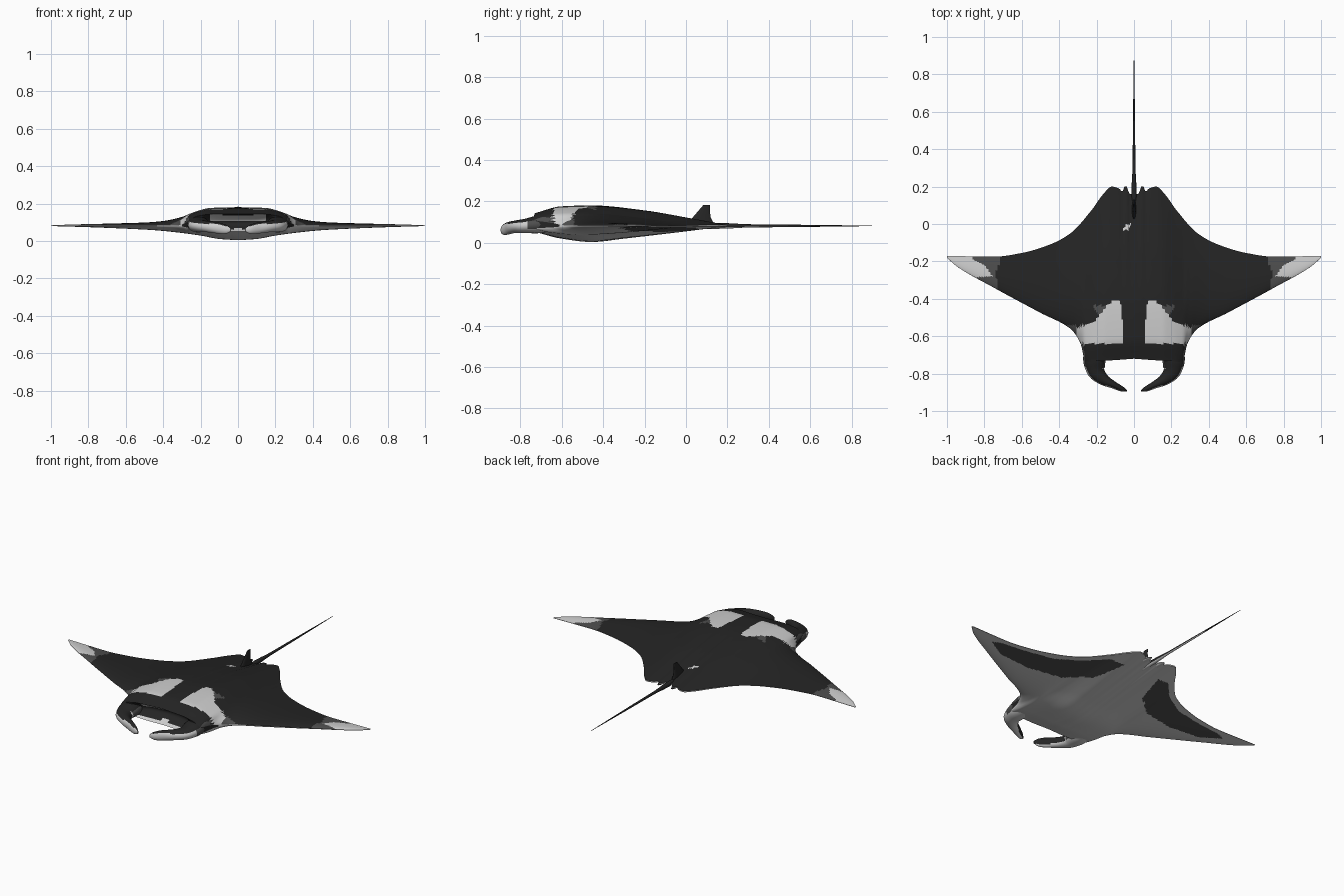
import bpy, bmesh, math
from mathutils import Vector

old = bpy.data.objects.get("Cube")
if old:
    bpy.data.objects.remove(old, do_unlink=True)


def make_material(name, value):
    mat = bpy.data.materials.new(name)
    mat.use_nodes = True
    colour = (value, value, value, 1)
    mat.diffuse_color = colour
    mat.node_tree.nodes["Principled BSDF"].inputs["Base Color"].default_value = colour
    return mat


MATERIALS = [make_material("black_skin", 0.018), make_material("grey_skin", 0.075),
             make_material("pale_skin", 0.62)]
BLACK, GREY, PALE = range(len(MATERIALS))


def smooth_curve(points):
    """Monotone curve through (position, value) points."""
    xs, ys = zip(*points)
    slopes = [(ys[i + 1] - ys[i]) / (xs[i + 1] - xs[i]) for i in range(len(xs) - 1)]
    tangents = [slopes[0]]
    for a, b in zip(slopes, slopes[1:]):
        tangents.append(2 * a * b / (a + b) if a * b > 0 else 0)
    tangents.append(slopes[-1])

    def value(x):
        x = min(max(x, xs[0]), xs[-1])
        i = max(k for k in range(len(slopes)) if xs[k] <= x)
        width = xs[i + 1] - xs[i]
        u = (x - xs[i]) / width
        blend = u * u * (3 - 2 * u)
        return (ys[i] * (1 - blend) + ys[i + 1] * blend
                + width * u * (1 - u) * (tangents[i] * (1 - u) - tangents[i + 1] * u))
    return value


def inside(x, y, polygon):
    result = False
    for (ax, ay), (bx, by) in zip(polygon, polygon[1:] + polygon[:1]):
        if (ay > y) != (by > y) and x < ax + (bx - ax) * (y - ay) / (by - ay):
            result = not result
    return result


def loft(name, rings, rule):
    """Skin closed rings, cap the ends and colour each face by rule(face, column)."""
    bm = bmesh.new()
    rows = [[bm.verts.new(p) for p in ring] for ring in rings]
    count = len(rows[0])
    columns = []
    for a, b in zip(rows, rows[1:]):
        for j in range(count):
            k = (j + 1) % count
            bm.faces.new((a[j], a[k], b[k], b[j]))
            columns.append(j)
    for end in (rows[0], rows[-1]):
        bm.faces.new(end)
        columns.append(0)
    bmesh.ops.recalc_face_normals(bm, faces=bm.faces[:])
    bm.normal_update()
    for face, column in zip(bm.faces, columns):
        face.material_index = rule(face, column)
    mesh = bpy.data.meshes.new(name)
    bm.to_mesh(mesh)
    bm.free()
    obj = bpy.data.objects.new(name, mesh)
    bpy.context.collection.objects.link(obj)
    for mat in MATERIALS:
        mesh.materials.append(mat)
    bpy.ops.object.select_all(action="DESELECT")
    obj.select_set(True)
    bpy.context.view_layer.objects.active = obj
    bpy.ops.object.shade_smooth_by_angle(angle=math.radians(50))
    return obj


# Outline and thickness of the body, measured outward from the centre line
leading = smooth_curve([(0, -.72), (.14, -.73), (.26, -.735), (.285, -.64), (.34, -.56),
                        (.5, -.475), (.75, -.34), (.95, -.225), (1, -.18)])
trailing = smooth_curve([(0, .16), (.02, .16), (.04, .19), (.065, .175), (.08, .19), (.12, .2),
                         (.16, .165), (.23, .07), (.34, -.05), (.45, -.11), (.6, -.155),
                         (.75, -.175), (1, -.17)])
top_height = smooth_curve([(0, .098), (.15, .094), (.2, .083), (.25, .066), (.3, .046),
                           (.4, .024), (.5, .016), (.7, .01), (.9, .005), (1, .001)])
belly_depth = smooth_curve([(0, .077), (.1, .07), (.2, .052), (.3, .038), (.45, .023),
                            (.6, .015), (.8, .007), (1, .001)])
back_profile = smooth_curve([(0, .64), (.13, .95), (.3, 1), (.58, .75), (.8, .39), (1, .03)])
belly_profile = smooth_curve([(0, .4), (.13, .78), (.3, 1), (.47, .8), (.7, .48), (1, .03)])
head_blend = smooth_curve([(0, 1), (.22, 1), (.33, 0), (1, 0)])
MID = 0.082
CHORD, WALL = 80, 10


def body_ring(x):
    d = abs(x)
    front, back, head = leading(d), trailing(d), head_blend(d)

    def skin(t, profile, height):
        wing = math.sin(math.pi * t ** .6)
        return (wing * (1 - head) + profile(t) * head) * height(d) + .001

    steps = [(1 - math.cos(math.pi * i / CHORD)) / 2 for i in range(CHORD + 1)]
    top = [Vector((x, front + t * (back - front), MID + skin(t, back_profile, top_height)))
           for t in reversed(steps)]
    belly = [Vector((x, front + t * (back - front), MID - skin(t, belly_profile, belly_depth)))
             for t in steps]
    # the mouth is a hollow in the front wall
    hollow = .07 * max(0, 1 - (d / .2) ** 4) if d < .2 else 0
    wall = []
    for i in range(1, WALL):
        p = top[-1].lerp(belly[0], i / WALL)
        p.y += hollow * math.sin(math.pi * i / WALL)
        wall.append(p)
    return top + wall + belly


# Skin markings, as outlines on one half
shoulder = [(.06, -.64), (.29, -.64), (.345, -.56), (.29, -.55), (.22, -.53), (.17, -.47),
            (.13, -.42), (.08, -.4), (.065, -.46)]
shoulder_edge = [(.15, -.5), (.15, -.44), (.225, -.43), (.18, -.51)]
side_edge = [(.28, -.6), (.31, -.54), (.36, -.54), (.36, -.6)]
tip_grey = [(.71, -.1), (.715, -.2), (.74, -.26), (.72, -.4), (1.1, -.4), (1.1, -.1)]
tip_pale = [(.86, -.1), (.86, -.19), (.8, -.22), (.755, -.28), (.85, -.285), (.9, -.4),
            (1.1, -.4), (1.1, -.1)]
fleck = [(-.06, -.04), (-.05, -.01), (-.015, .005), (-.03, -.03)]
under_patch = [(.12, .06), (.2, .05), (.3, -.06), (.44, -.15), (.6, -.185), (.77, -.205),
               (.82, -.225), (.7, -.29), (.5, -.3), (.3, -.25), (.17, -.13)]


def body_rule(face, column):
    c = face.calc_center_median()
    d = abs(c.x)
    if column < CHORD:
        if d > .2 and c.y < -.65 and face.normal.z < .55:
            return GREY
        if inside(d, c.y, tip_pale) or inside(c.x, c.y, fleck):
            return PALE
        if inside(d, c.y, side_edge) and d > .31:
            return GREY
        if inside(d, c.y, shoulder):
            return PALE
        if inside(d, c.y, shoulder_edge) or inside(d, c.y, tip_grey):
            return GREY
        return BLACK
    if column < CHORD + WALL and d < .3:
        strip = d < .15 and .105 < c.z < .14
        return PALE if strip or c.z < .065 else BLACK
    return GREY if inside(d, c.y, under_patch) else PALE


half = [i * .0075 for i in range(49)] + [.36 + .64 * i / 52 for i in range(1, 53)]
stations = [-x for x in reversed(half[1:])] + half
loft("body", [body_ring(x) for x in stations], body_rule)


# Curled feeding lobes beside the mouth: x, y, z, half width, half height
LOBE = [(.205, -.64, .09, .05, .035), (.212, -.72, .088, .06, .042),
        (.205, -.78, .082, .05, .034), (.165, -.83, .077, .032, .03),
        (.11, -.86, .07, .02, .03), (.065, -.882, .063, .014, .024),
        (.038, -.893, .06, .003, .008)]


def lobe_rings(side):
    curves = [smooth_curve([(i, row[k]) for i, row in enumerate(LOBE)]) for k in range(5)]
    steps, sides, rings = 30, 24, []
    last = len(LOBE) - 1
    for i in range(steps + 1):
        u = last * i / steps
        x, y, z, wide, tall = [curve(u) for curve in curves]
        a, b = max(0, u - .1), min(last, u + .1)
        along = Vector((curves[0](b) - curves[0](a), curves[1](b) - curves[1](a), 0)).normalized()
        out = Vector((-along.y, along.x, 0))
        ring = []
        for j in range(sides):
            angle = math.tau * j / sides
            p = Vector((x, y, z)) + out * wide * math.cos(angle)
            p.z += tall * math.sin(angle)
            ring.append((p.x * side, p.y, p.z))
        rings.append(ring)
    return rings


def lobe_rule(face, column):
    c, n = face.calc_center_median(), face.normal
    if n.z > .55 or (n.y > .2 and n.z > -.5):
        return BLACK
    return GREY if c.y > -.765 and n.z > -.6 else PALE


for label, side in (("left", 1), ("right", -1)):
    loft(label + "_head_lobe", lobe_rings(side), lobe_rule)

# Whip tail
tail_radius = smooth_curve([(.05, .016), (.2, .013), (.3, .008), (.5, .006), (.75, .003), (.9, .001)])
tail_rings = []
for i in range(35):
    y = .05 + .85 * i / 34
    r = tail_radius(y)
    tail_rings.append([(r * math.cos(math.tau * j / 12), y, MID + r * math.sin(math.tau * j / 12))
                       for j in range(12)])
loft("tail", tail_rings, lambda f, j: PALE if f.normal.z < -.3 and f.calc_center_median().y < .6
     else BLACK)

# Dorsal fin: front y, back y, height, half thickness
fin_rings = []
for front, back, z, thick in ((.0, .14, .085, .012), (.03, .12, .12, .009),
                              (.06, .115, .155, .006), (.085, .117, .184, .002)):
    middle, reach = (front + back) / 2, (back - front) / 2
    fin_rings.append([(thick * math.sin(math.tau * j / 16), middle + reach * math.cos(math.tau * j / 16), z)
                      for j in range(16)])
loft("dorsal_fin", fin_rings, lambda f, j: BLACK)

# Small pelvic fins beside the tail root
for label, side in (("left", 1), ("right", -1)):
    rings = []
    for y, wide in ((.06, .012), (.12, .018), (.17, .016), (.2, .006)):
        rings.append([(side * .045 + wide * math.cos(math.tau * j / 12), y,
                       MID - .004 + .3 * wide * math.sin(math.tau * j / 12)) for j in range(12)])
    loft(label + "_pelvic_fin", rings, lambda f, j: BLACK if f.normal.z > -.2 else PALE)
